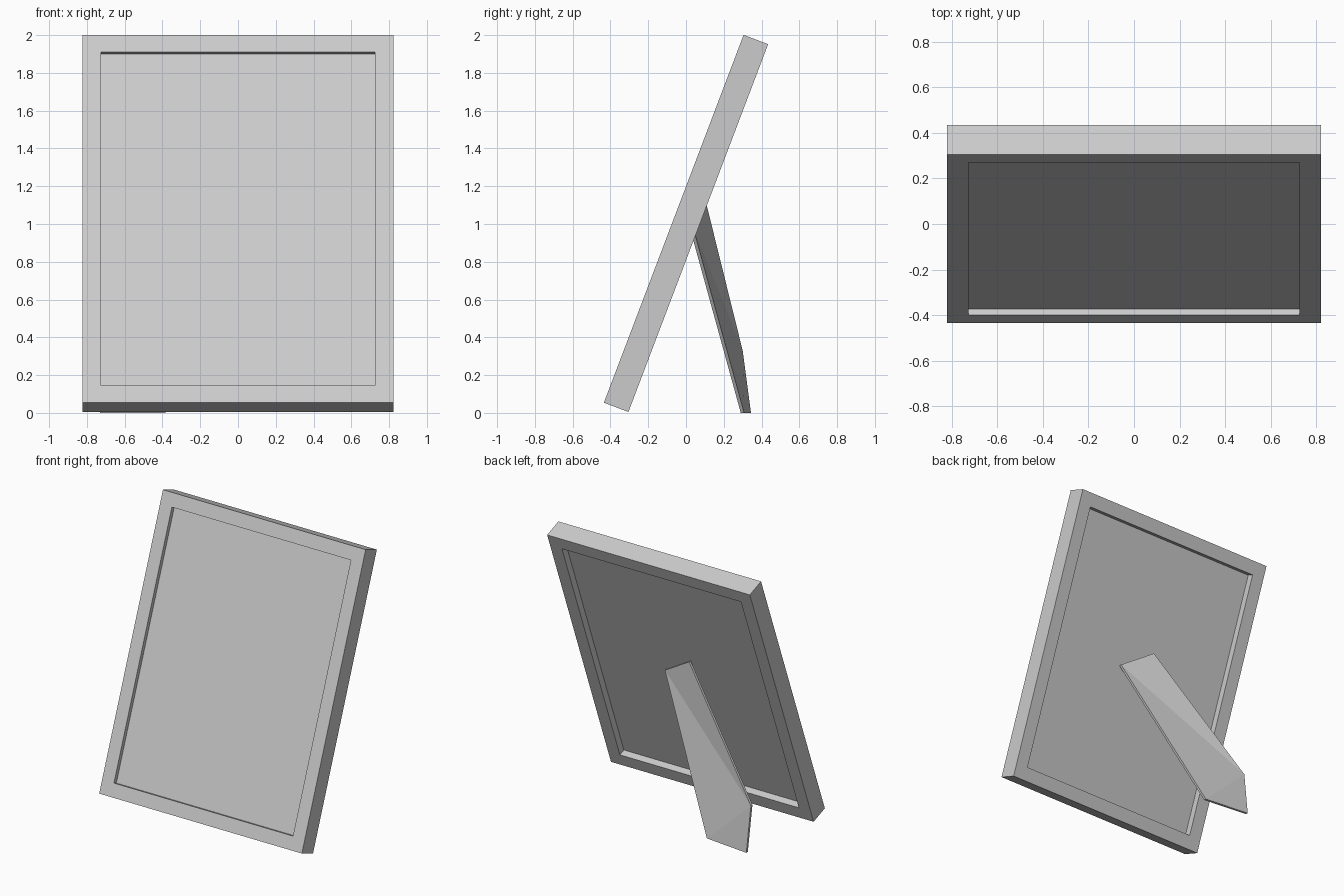
import bpy, bmesh, math
from mathutils import Matrix, Vector

cube = bpy.data.objects.get("Cube")
if cube:
    bpy.data.objects.remove(cube, do_unlink=True)

WIDTH, DEPTH, HEIGHT = 1.645, 0.139, 2.083   # outer frame, before leaning
BORDER = 0.096
FRONT_RECESS, BACK_RECESS = 0.03, 0.05
LEAN = Matrix.Translation((0, 0, 1.003)) @ Matrix.Rotation(math.radians(-20.8), 4, 'X')

grey = bpy.data.materials.new("light_grey")
grey.use_nodes = True
colour = (0.6, 0.6, 0.6, 1)
grey.diffuse_color = colour
grey.node_tree.nodes["Principled BSDF"].inputs["Base Color"].default_value = colour


def finish(name, bm, matrix=Matrix()):
    bm.transform(matrix)
    bmesh.ops.recalc_face_normals(bm, faces=bm.faces)
    mesh = bpy.data.meshes.new(name)
    bm.to_mesh(mesh)
    bm.free()
    mesh.materials.append(grey)
    obj = bpy.data.objects.new(name, mesh)
    bpy.context.collection.objects.link(obj)
    return obj


def box(size):
    bm = bmesh.new()
    bmesh.ops.create_cube(bm, size=1)
    bmesh.ops.scale(bm, vec=size, verts=bm.verts)
    return bm


# Frame: a box whose front and back are inset, opened and joined into a ring
bm = box((WIDTH, DEPTH, HEIGHT))
bm.normal_update()
sides = [f for f in bm.faces if abs(f.normal.y) > 0.9]
bmesh.ops.inset_individual(bm, faces=sides, thickness=BORDER, use_even_offset=True)
rims = [e for f in sides for e in f.edges]
bmesh.ops.delete(bm, geom=sides, context='FACES_ONLY')
bmesh.ops.bridge_loops(bm, edges=rims)
finish("frame", bm, LEAN)

# Picture panel, set back from both faces of the frame
bm = box((WIDTH - 2 * BORDER, DEPTH - FRONT_RECESS - BACK_RECESS, HEIGHT - 2 * BORDER))
shift = Matrix.Translation((0, (FRONT_RECESS - BACK_RECESS) / 2, 0))
finish("picture_panel", bm, LEAN @ shift)

# Stand: a thin slanting board that widens to a clipped foot
top_left, top_right = (0.146, 0.036, 0.988), (-0.095, 0.1, 1.138)
kink, foot_right, foot_left = (-0.737, 0.30, 0.33), (-0.73, 0.344, 0), (-0.385, 0.308, 0)
bm = bmesh.new()
tl, tr, k, fr, fl = [bm.verts.new(p) for p in (top_left, top_right, kink, foot_right, foot_left)]
faces = [bm.faces.new(c) for c in ((tl, tr, k), (tl, k, fl), (k, fr, fl))]
ext = bmesh.ops.extrude_face_region(bm, geom=faces, use_keep_orig=True)
moved = [v for v in ext["geom"] if isinstance(v, bmesh.types.BMVert)]
bmesh.ops.translate(bm, verts=moved, vec=Vector((0, -0.018, 0)))
finish("stand", bm)
